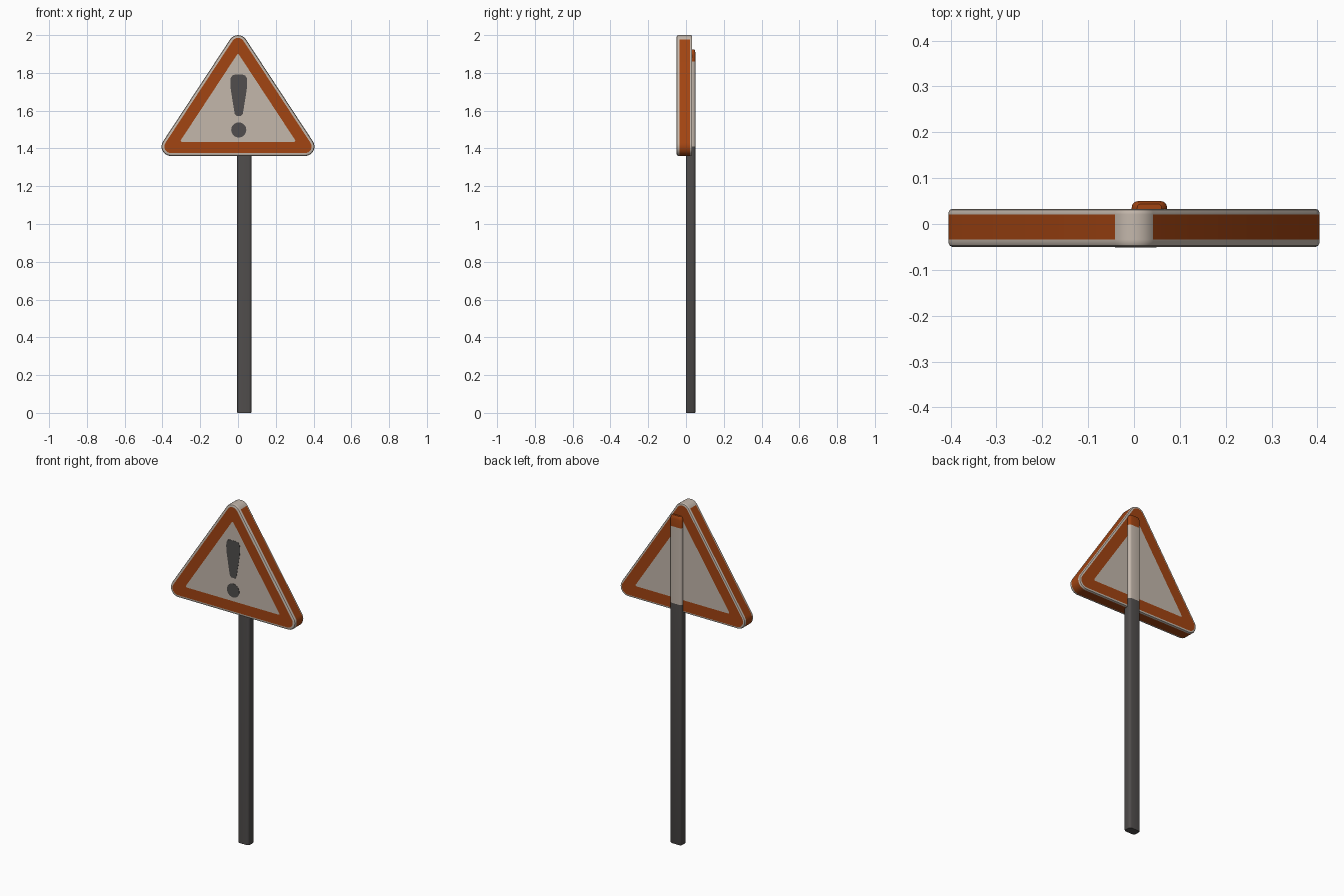
import bpy, bmesh, math
from mathutils import Vector

if "Cube" in bpy.data.objects:
    bpy.data.objects.remove(bpy.data.objects["Cube"])


def material(name, rgb):
    m = bpy.data.materials.new(name)
    m.diffuse_color = (*rgb, 1.0)
    m.use_nodes = True
    m.node_tree.nodes["Principled BSDF"].inputs["Base Color"].default_value = m.diffuse_color
    return m


ORANGE = material("sign orange", (0.36, 0.058, 0.006))
WHITE = material("warm white", (0.55, 0.475, 0.41))
DARK = material("dark grey", (0.082, 0.076, 0.074))
MATS = [ORANGE, WHITE, DARK]
O, W, D = 0, 1, 2


def loft(name, rings, bands, cap_start, cap_end, angle=30):
    """Skin a stack of equal-length rings; one material index per band."""
    bm = bmesh.new()
    loops = [[bm.verts.new(p) for p in ring] for ring in rings]
    n = len(loops[0])
    for a, b, mat in zip(loops, loops[1:], bands):
        for i in range(n):
            j = (i + 1) % n
            bm.faces.new((a[i], a[j], b[j], b[i])).material_index = mat
    bm.faces.new(loops[0][::-1]).material_index = cap_start
    bm.faces.new(loops[-1]).material_index = cap_end
    bmesh.ops.recalc_face_normals(bm, faces=bm.faces[:])
    me = bpy.data.meshes.new(name)
    bm.to_mesh(me)
    bm.free()
    for m in MATS:
        me.materials.append(m)
    ob = bpy.data.objects.new(name, me)
    bpy.context.collection.objects.link(ob)
    bpy.ops.object.select_all(action='DESELECT')
    ob.select_set(True)
    bpy.context.view_layer.objects.active = ob
    bpy.ops.object.shade_smooth_by_angle(angle=math.radians(angle))
    return ob


# Rounded triangle outline, moved inward by "inset", at depth y
HALF, LOW, HIGH, R = 0.355, 1.41, 1.95, 0.05
SLOPE = math.atan2(HIGH - LOW, HALF)
SEG = 8


def triangle(inset, y):
    r = max(R - inset, 0.006)
    e = inset + r - R
    dx = e / math.tan(SLOPE / 2)
    up = e / math.cos(SLOPE)
    side = math.pi / 2 - SLOPE        # direction of the right edge's normal
    corners = [(HALF - dx, LOW + e, -math.pi / 2, side),
               (0, HIGH - up, side, math.pi - side),
               (dx - HALF, LOW + e, math.pi - side, 1.5 * math.pi)]
    pts = []
    for cx, cz, a0, a1 in corners:
        for k in range(SEG + 1):
            a = a0 + (a1 - a0) * k / SEG
            pts.append(Vector((cx + r * math.cos(a), y, cz + r * math.sin(a))))
    return pts


# Sign board: painted border, white rim lines, orange edge
profile = [(0.075, -0.05), (0.015, -0.05), (0.009, -0.05), (0.003, -0.047),
           (0.0, -0.041), (0.0, -0.034), (0.0, 0.021), (0.0, 0.025),
           (0.003, 0.031), (0.009, 0.033), (0.012, 0.033), (0.075, 0.033)]
bands = [O, W, W, W, W, O, W, W, W, W, O]
board = loft("sign_board", [triangle(*p) for p in profile], bands, W, W)
# Edge of the top corner is white
for f in board.data.polygons:
    if abs(f.normal.y) < 0.1 and f.center.z > 1.98:
        f.material_index = W


# Post: rounded bar with painted upper part behind the board
def post_ring(z, inset, y0=0.0):
    r, pts = 0.014 - inset * 0.5, []
    x0, x1, y1 = -0.005 + inset, 0.072 - inset, 0.05 - inset * 0.5
    for cx, cy, a0 in ((x1 - r, y1 - r, 0), (x0 + r, y1 - r, 90),
                       (x0 + r, y0 + r, 180), (x1 - r, y0 + r, 270)):
        for k in range(5):
            a = math.radians(a0 + 22.5 * k)
            pts.append((cx + r * math.cos(a), cy + r * math.sin(a), z))
    return pts


loft("post", [post_ring(0.0, 0.003), post_ring(0.004, 0.0),
              post_ring(1.41, 0.0), post_ring(1.86, 0.0),
              post_ring(1.905, 0.0), post_ring(1.918, 0.004),
              post_ring(1.925, 0.012)],
     [D, D, W, O, O, O], D, O, 40)


# Exclamation mark: tapered stroke and dot as thin plates
def plate(name, outline):
    return loft(name, [[(x, y, z) for x, z in outline]
                       for y in (-0.048, -0.0512)], [D], D, D)


CX = 0.004
right = [(0.012, 1.572), (0.021, 1.582), (0.026, 1.61), (0.042, 1.71),
         (0.045, 1.75), (0.042, 1.775), (0.033, 1.787), (0.02, 1.791)]
plate("mark_stroke", [(CX + x, z) for x, z in right]
      + [(CX - x, z) for x, z in reversed(right)])
plate("mark_dot", [(CX + 0.04 * math.cos(math.tau * k / 28),
                    1.498 + 0.04 * math.sin(math.tau * k / 28))
                   for k in range(28)])
